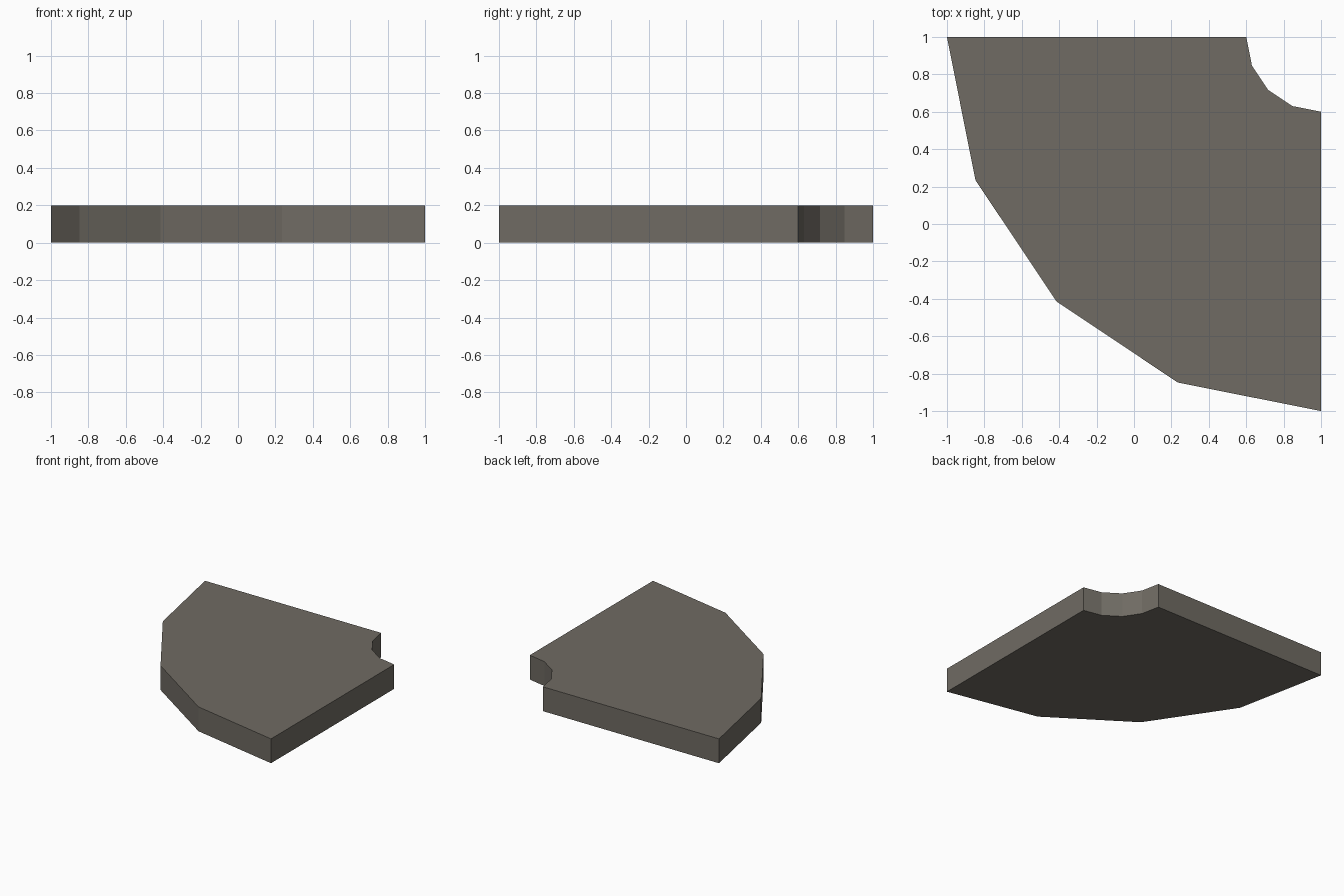
import bpy, bmesh
from math import sin, cos, pi

if "Cube" in bpy.data.objects:
    bpy.data.objects.remove(bpy.data.objects["Cube"])

SEGMENTS, INNER, OUTER, HEIGHT = 4, 0.4, 2.0, 0.2

stone = bpy.data.materials.new("warm grey stone")
stone.diffuse_color = (0.16, 0.147, 0.125, 1)
stone.use_nodes = True
stone.node_tree.nodes["Principled BSDF"].inputs["Base Color"].default_value = stone.diffuse_color


def arc(radius):
    """Quarter arc around the back right corner (1, 1)."""
    angles = [pi + i * pi / 2 / SEGMENTS for i in range(SEGMENTS + 1)]
    return [(1 + radius * cos(a), 1 + radius * sin(a), 0) for a in angles]


# Curved paving slab: quarter ring profile, extruded upward
bm = bmesh.new()
outline = arc(OUTER) + arc(INNER)[::-1]
base = bm.faces.new([bm.verts.new(p) for p in outline])
top = bmesh.ops.extrude_face_region(bm, geom=[base], use_keep_orig=True)["geom"]
bmesh.ops.translate(bm, vec=(0, 0, HEIGHT),
                    verts=[v for v in top if isinstance(v, bmesh.types.BMVert)])
bmesh.ops.recalc_face_normals(bm, faces=bm.faces)

mesh = bpy.data.meshes.new("corner_slab")
bm.to_mesh(mesh)
bm.free()
mesh.materials.append(stone)
slab = bpy.data.objects.new("corner_slab", mesh)
bpy.context.collection.objects.link(slab)
